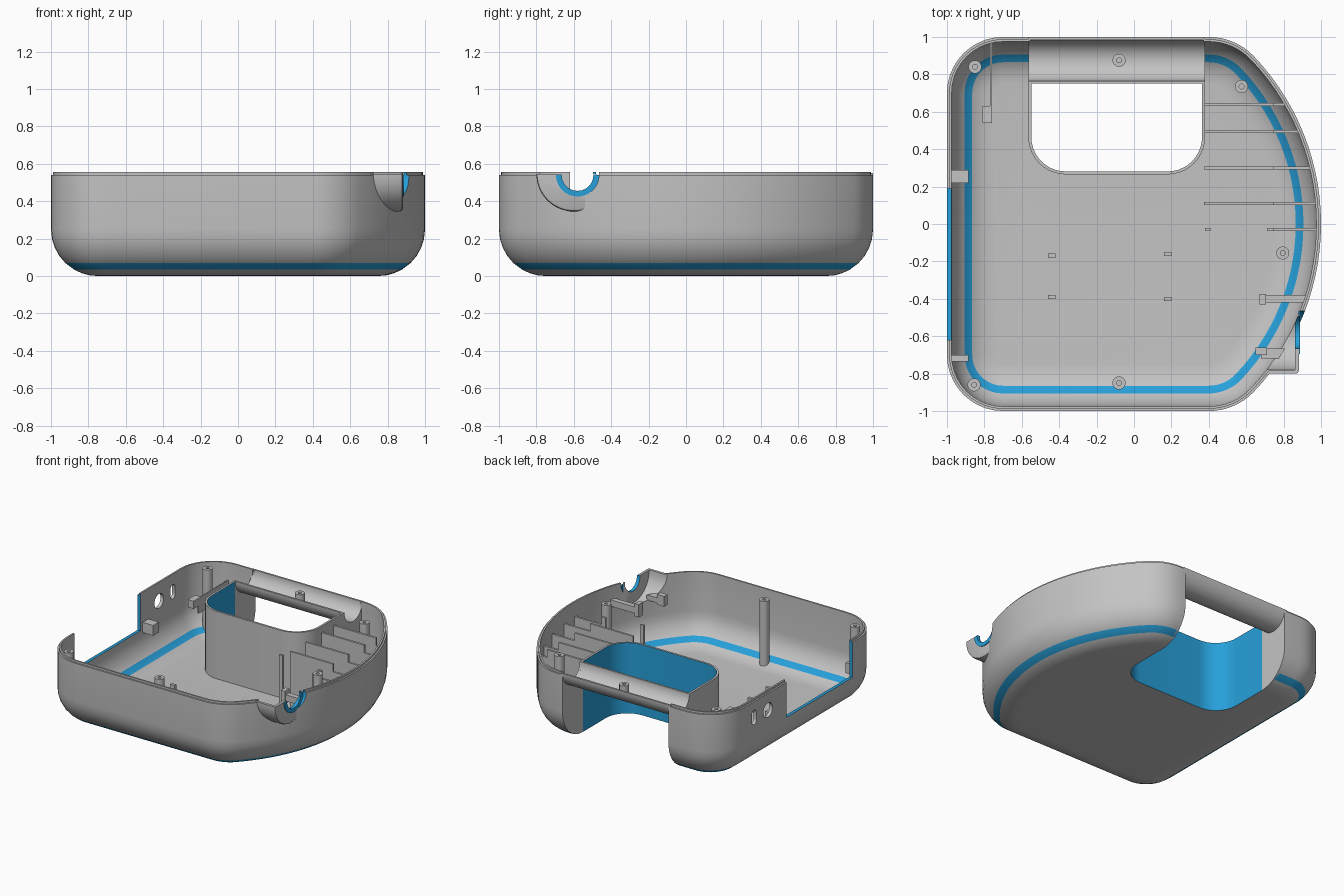
import bpy, bmesh, math
from math import sin, cos, pi, radians

if "Cube" in bpy.data.objects:
    bpy.data.objects.remove(bpy.data.objects["Cube"])


def material(name, rgb):
    m = bpy.data.materials.new(name)
    m.diffuse_color = (*rgb, 1)
    m.use_nodes = True
    m.node_tree.nodes["Principled BSDF"].inputs["Base Color"].default_value = m.diffuse_color
    return m


MATS = [material("grey plastic", (0.55, 0.55, 0.55)),
        material("blue accent", (0.02, 0.35, 0.70))]


def loft(name, rings, blue_rows=(), mat=0):
    """Closed solid skinned through rings of equal length, capped at both ends."""
    bm = bmesh.new()
    rows = [[bm.verts.new(p) for p in r] for r in rings]
    n = len(rows[0])
    for i in range(len(rows) - 1):
        for j in range(n):
            k = (j + 1) % n
            f = bm.faces.new((rows[i][j], rows[i][k], rows[i + 1][k], rows[i + 1][j]))
            f.material_index = 1 if i in blue_rows else mat
    for r in (rows[0], rows[-1]):
        bm.faces.new(r).material_index = mat
    bmesh.ops.recalc_face_normals(bm, faces=bm.faces)
    me = bpy.data.meshes.new(name)
    bm.to_mesh(me)
    bm.free()
    for m in MATS:
        me.materials.append(m)
    ob = bpy.data.objects.new(name, me)
    bpy.context.collection.objects.link(ob)
    return ob


def prism(name, pts, axis, a, b, mat=0):
    place = {"x": lambda p, t: (t, p[0], p[1]),
             "y": lambda p, t: (p[0], t, p[1]),
             "z": lambda p, t: (p[0], p[1], t)}[axis]
    return loft(name, [[place(p, t) for p in pts] for t in (a, b)], mat=mat)


def box(name, x0, x1, y0, y1, z0, z1, mat=0):
    return prism(name, [(x0, y0), (x1, y0), (x1, y1), (x0, y1)], "z", z0, z1, mat)


def arc(cx, cy, r, a0, a1, n):
    return [(cx + r * cos(radians(a0 + (a1 - a0) * i / n)),
             cy + r * sin(radians(a0 + (a1 - a0) * i / n))) for i in range(n + 1)]


def boolean(ob, cutter, op="DIFFERENCE", keep=False):
    mod = ob.modifiers.new("cut", "BOOLEAN")
    mod.operation, mod.object, mod.solver = op, cutter, "EXACT"
    bpy.context.view_layer.objects.active = ob
    bpy.ops.object.modifier_apply(modifier=mod.name)
    if not keep:
        bpy.data.objects.remove(cutter)


def outline(d, z):
    """Plan outline moved inwards by d: square left side, bulging right side."""
    pts = (arc(0.4, -0.667, 0.333 - d, -90, -43.6, 8) +
           arc(-0.3, 0, 1.3 - d, -43.6, 43.6, 28)[1:-1] +
           arc(0.4, 0.667, 0.333 - d, 43.6, 90, 8) +
           arc(-0.7, 0.7, 0.3 - d, 90, 180, 10) +
           arc(-0.7, -0.7, 0.3 - d, 180, 270, 10))
    return [(x, y, z) for x, y in pts]


ANGLES = [0, 10, 20, 30.7, 43.9, 55, 67, 78, 90]


def bowl(r):
    """Rounded lower edge, from the floor up to the vertical wall."""
    return [outline(0.25 - r * sin(radians(a)), 0.25 - r * cos(radians(a))) for a in ANGLES]


def solid(name, r):
    return loft(name, bowl(r) + [outline(0.25 - r, 0.7)])


# Main shell: outer skin, stepped rim, inner skin, with the blue ring on both
rim = [outline(0, 0.54), outline(0.012, 0.54), outline(0.012, 0.555), outline(0.025, 0.555)]
shell = loft("shell", bowl(0.25) + rim + bowl(0.225)[::-1], blue_rows=(3, 17))

outer = solid("outer_helper", 0.25)
clip = solid("clip_helper", 0.242)
inner = solid("inner_helper", 0.225)


# Grip bay: U-shaped wall around the hand opening
def bay(o):
    x0, x1, y0, r = -0.565 + o, 0.38 - o, 0.265 + o, 0.2 - o
    return ([(x0, 1.1), (x0, 0.75)] + arc(x0 + r, y0 + r, r, 180, 270, 10) +
            arc(x1 - r, y0 + r, r, 270, 360, 10) + [(x1, 0.75), (x1, 1.1)])


boolean(shell, prism("bay_cut", bay(0.008), "z", -0.2, 0.8))
wall = prism("grip_bay_wall", bay(0) + bay(0.016)[::-1], "z", -0.1, 0.55)
for f in wall.data.polygons:
    c, n = f.center, f.normal
    if abs(n.z) < 0.5 and c.y < 0.75 and n.x * (-0.09 - c.x) + n.y * (0.65 - c.y) > 0.01:
        f.material_index = 1
boolean(wall, outer, "INTERSECT", keep=True)
boolean(wall, prism("trough_cut", arc(0.875, 0.55, 0.11, 0, 350, 35), "x", -0.8, 0.6))

# Handle: half-round trough across the back
prism("handle", arc(0.875, 0.55, 0.125, 180, 360, 24) + arc(0.875, 0.55, 0.11, 360, 180, 24),
      "x", -0.56, 0.375)

# Left wall: large blue-edged opening, round port and slot
boolean(shell, box("opening_cut", -1.1, -0.93, -0.62, 0.19, 0.265, 0.8, 1))
boolean(shell, prism("port_cut", arc(0.42, 0.41, 0.056, 0, 345, 23), "x", -1.1, -0.9))
boolean(shell, prism("slot_cut", arc(0.59, 0.445, 0.028, 0, 180, 8) +
                     arc(0.59, 0.39, 0.028, 180, 360, 8), "x", -1.1, -0.9))

# Cable outlet: hollow half-round bump with a blue notch
half = arc(-0.6, 0.545, 0.2, 180, 360, 28)
end = arc(-0.6, 0.545, 0.185, 180, 360, 28)
outlet = loft("cable_outlet", [[(x, y, z) for y, z in p]
                               for x, p in ((0.6, half), (0.865, half), (0.876, arc(-0.6, 0.545, 0.196, 180, 360, 28)), (0.882, end))])


def hollow():
    return prism("outlet_cut", arc(-0.6, 0.545, 0.18, 0, 350, 35), "x", 0.55, 0.862)


def notch():
    return prism("notch_cut", arc(-0.58, 0.54, 0.085, 0, 345, 23), "x", 0.78, 1.05, 1)


boolean(outlet, hollow())
boolean(outlet, inner)
boolean(outlet, notch())
boolean(shell, hollow())
boolean(shell, prism("recess_cut", arc(-0.58, 0.54, 0.115, 0, 350, 35), "x", 0.88, 1.1, 1))
boolean(shell, notch())
prism("outlet_trim", arc(-0.58, 0.54, 0.115, 180, 360, 20) + arc(-0.58, 0.54, 0.085, 360, 180, 20),
      "x", 0.879, 0.888, 1)

# Parts inside the shell, trimmed to its skin
inside = []

# Screw bosses
for i, (x, y, z0) in enumerate([(-0.85, 0.84, 0), (-0.08, 0.875, 0.432), (0.575, 0.735, 0),
                                (0.795, -0.155, 0), (-0.08, -0.85, 0), (-0.855, -0.86, 0)]):
    rings = [[(px, py, z) for px, py in arc(x, y, r, 0, 345, 23)]
             for r, z in ((0.035, z0), (0.035, 0.54), (0.013, 0.54), (0.013, 0.47))]
    inside.append(loft(f"screw_boss_{i}", rings))

# Stepped ribs on the right
for i, y in enumerate((0.64, 0.495, 0.30, 0.11, -0.03)):
    x0 = 0.375 if i < 4 else 0.71
    pts = [(x0, 0), (1.1, 0), (1.1, 0.44), (0.745, 0.44), (0.745, 0.5), (x0, 0.5)]
    inside.append(prism(f"rib_{i}", pts, "y", y - 0.008, y + 0.008))

# Posts, brackets and board clips
for name, *b in (
        ("rib_post", 0.38, 0.41, -0.038, -0.022, 0, 0.53),
        ("left_bracket_back", -1.0, -0.885, 0.22, 0.29, 0.24, 0.32),
        ("left_bracket_front", -1.0, -0.885, -0.735, -0.70, 0.24, 0.32),
        ("corner_bracket", -0.81, -0.76, 0.54, 0.63, 0.36, 0.42),
        ("corner_rib", -0.77, -0.76, 0.6, 1.1, 0.30, 0.42),
        ("right_bracket_bar", 0.68, 1.1, -0.42, -0.38, 0.40, 0.45),
        ("right_bracket_head", 0.67, 0.705, -0.43, -0.375, 0.38, 0.48),
        ("outlet_bracket_bar", 0.68, 0.87, -0.72, -0.665, 0.37, 0.41),
        ("outlet_bracket_head", 0.65, 0.71, -0.70, -0.66, 0.36, 0.44)):
    inside.append(box(name, *b))
for i, (x, y) in enumerate([(-0.44, -0.17), (-0.44, -0.39), (0.18, -0.16), (0.18, -0.4)]):
    inside.append(box(f"board_clip_{i}", x - 0.02, x + 0.02, y - 0.011, y + 0.011, 0, 0.13))

for ob in inside:
    if ob.name != "screw_boss_1":
        boolean(ob, clip, "INTERSECT", keep=True)
for helper in (outer, clip):
    bpy.data.objects.remove(helper)

# Smooth rounded skins, keep the edges crisp
bpy.ops.object.select_all(action="DESELECT")
for ob in bpy.context.scene.objects:
    ob.select_set(True)
bpy.context.view_layer.objects.active = shell
bpy.ops.object.shade_smooth_by_angle(angle=radians(30))
